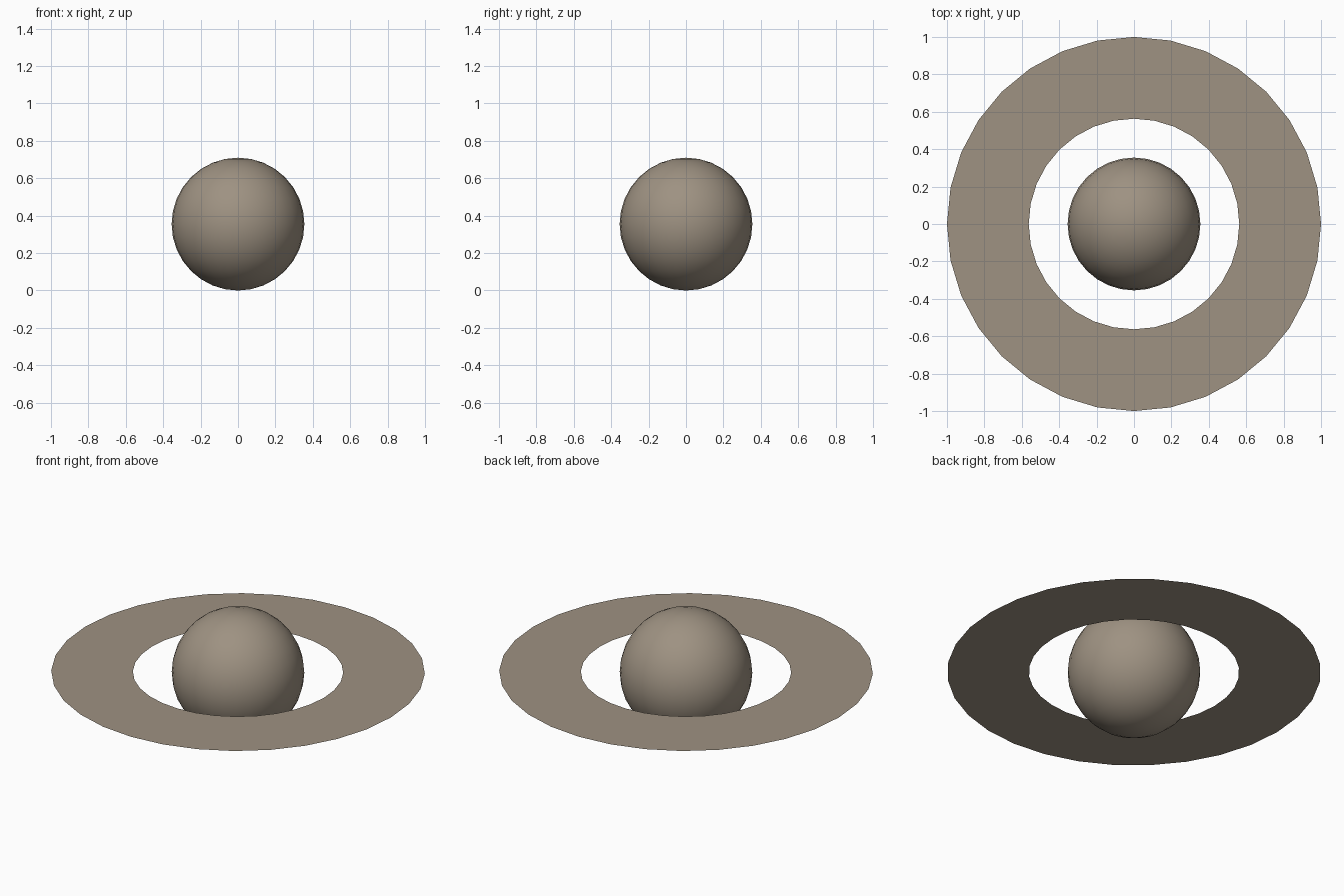
import bpy, bmesh, math

if "Cube" in bpy.data.objects:
    bpy.data.objects.remove(bpy.data.objects["Cube"])

RADIUS = 0.355              # planet radius, also its centre height
RING_IN, RING_OUT = 0.563, 1.0
SEGMENTS = 32

stone = bpy.data.materials.new("warm grey stone")
stone.diffuse_color = (0.342, 0.287, 0.223, 1)
stone.use_nodes = True
stone.node_tree.nodes["Principled BSDF"].inputs["Base Color"].default_value = stone.diffuse_color


def add_object(name, bm, smooth):
    mesh = bpy.data.meshes.new(name)
    for f in bm.faces:
        f.smooth = smooth
    bm.to_mesh(mesh)
    bm.free()
    mesh.materials.append(stone)
    obj = bpy.data.objects.new(name, mesh)
    obj.location.z = RADIUS
    bpy.context.collection.objects.link(obj)
    return obj


# Planet: smooth ball resting on the ground plane
bm = bmesh.new()
bmesh.ops.create_uvsphere(bm, u_segments=SEGMENTS, v_segments=16, radius=RADIUS)
add_object("planet", bm, True)

# Ring: flat, paper-thin band around the equator
bm = bmesh.new()
loops = []
for r in (RING_IN, RING_OUT):
    loops.append([bm.verts.new((r * math.cos(a), r * math.sin(a), 0))
                  for a in (2 * math.pi * i / SEGMENTS for i in range(SEGMENTS))])
inner, outer = loops
for i in range(SEGMENTS):
    j = (i + 1) % SEGMENTS
    bm.faces.new((inner[i], outer[i], outer[j], inner[j]))
add_object("ring", bm, False)
